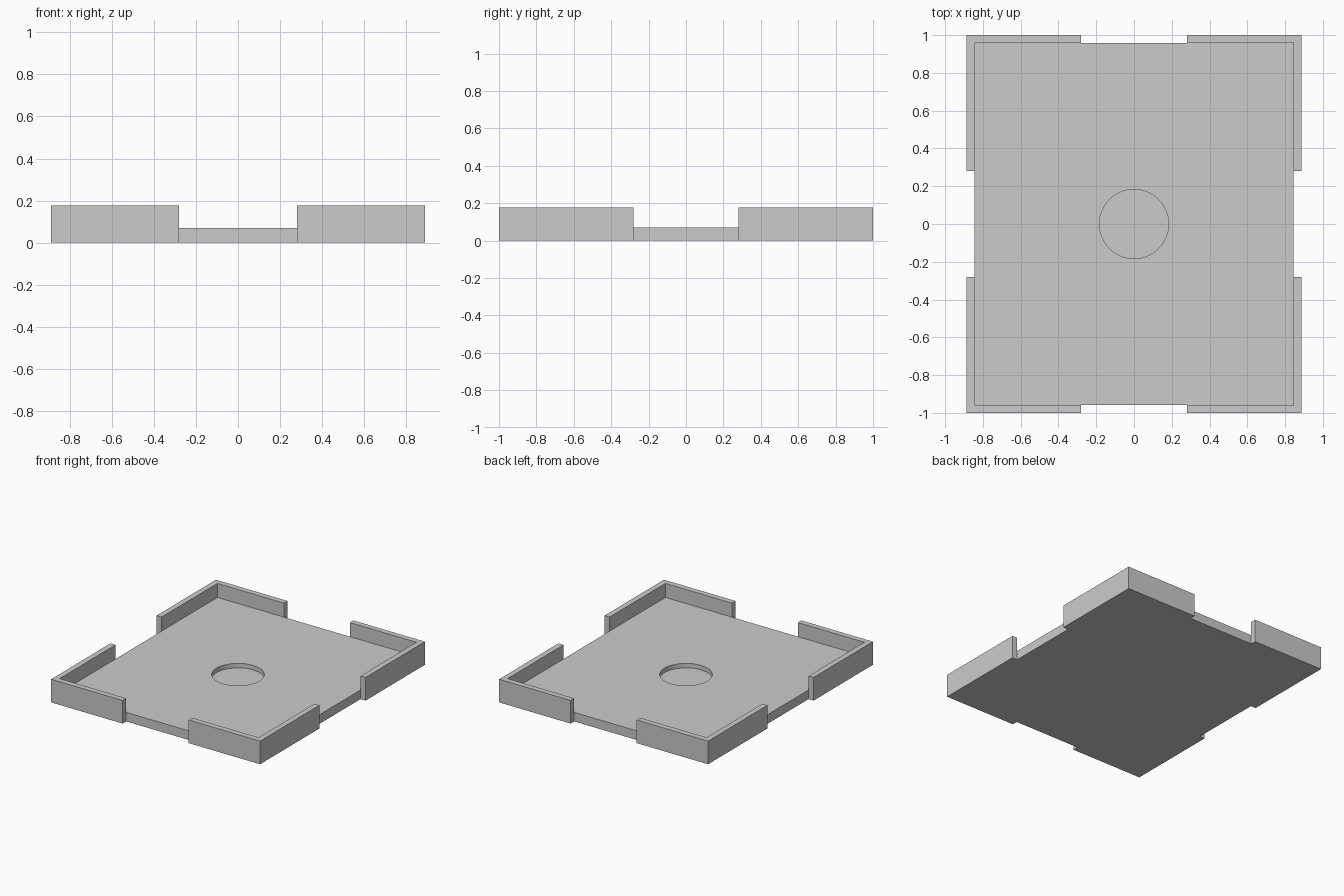
import bpy
import bmesh

old = bpy.data.objects.get("Cube")
if old:
    bpy.data.objects.remove(old, do_unlink=True)

HALF_X, HALF_Y = 0.888, 1.0   # outer half sizes
WALL = 0.043                  # wall thickness
GAP = 0.28                    # half width of the side openings
WALL_TOP, PLATE_TOP, RECESS_FLOOR = 0.178, 0.07, 0.035
IN_X, IN_Y = HALF_X - WALL, HALF_Y - WALL

grey = bpy.data.materials.new("plain grey")
grey.use_nodes = True
colour = (0.6, 0.6, 0.6, 1)
grey.diffuse_color = colour
grey.node_tree.nodes["Principled BSDF"].inputs["Base Color"].default_value = colour


def prism(name, outline, bottom, top):
    """Extrude a flat outline upward into a solid."""
    bm = bmesh.new()
    face = bm.faces.new([bm.verts.new((x, y, bottom)) for x, y in outline])
    geom = bmesh.ops.extrude_face_region(bm, geom=[face])["geom"]
    verts = [v for v in geom if isinstance(v, bmesh.types.BMVert)]
    bmesh.ops.translate(bm, verts=verts, vec=(0, 0, top - bottom))
    bmesh.ops.recalc_face_normals(bm, faces=bm.faces)
    mesh = bpy.data.meshes.new(name)
    bm.to_mesh(mesh)
    bm.free()
    mesh.materials.append(grey)
    obj = bpy.data.objects.new(name, mesh)
    bpy.context.collection.objects.link(obj)
    return obj


# Base plate
plate = prism("base_plate", [(-IN_X, -IN_Y), (IN_X, -IN_Y), (IN_X, IN_Y), (-IN_X, IN_Y)],
              0, PLATE_TOP)

# Shallow round recess in the middle of the plate
bpy.ops.mesh.primitive_cylinder_add(vertices=64, radius=0.183, depth=0.2,
                                    location=(0, 0, RECESS_FLOOR + 0.1))
cutter = bpy.context.object
cutter.name = "recess_cutter"
cutter.data.materials.append(grey)
cut = plate.modifiers.new("recess", 'BOOLEAN')
cut.operation = 'DIFFERENCE'
cut.solver = 'EXACT'
cut.object = cutter
bpy.context.view_layer.objects.active = plate
bpy.ops.object.modifier_apply(modifier=cut.name)
bpy.data.objects.remove(cutter, do_unlink=True)

# Four L-shaped corner walls, mirrored from one
corners = prism("corner_walls", [(GAP, HALF_Y), (GAP, IN_Y), (IN_X, IN_Y), (IN_X, GAP),
                                 (HALF_X, GAP), (HALF_X, HALF_Y)], 0, WALL_TOP)
mirror = corners.modifiers.new("mirror", 'MIRROR')
mirror.use_axis = (True, True, False)
mirror.use_mirror_merge = False

# Smooth the recess wall, keep every corner sharp
bpy.ops.object.select_all(action='DESELECT')
plate.select_set(True)
bpy.context.view_layer.objects.active = plate
bpy.ops.object.shade_smooth_by_angle()
